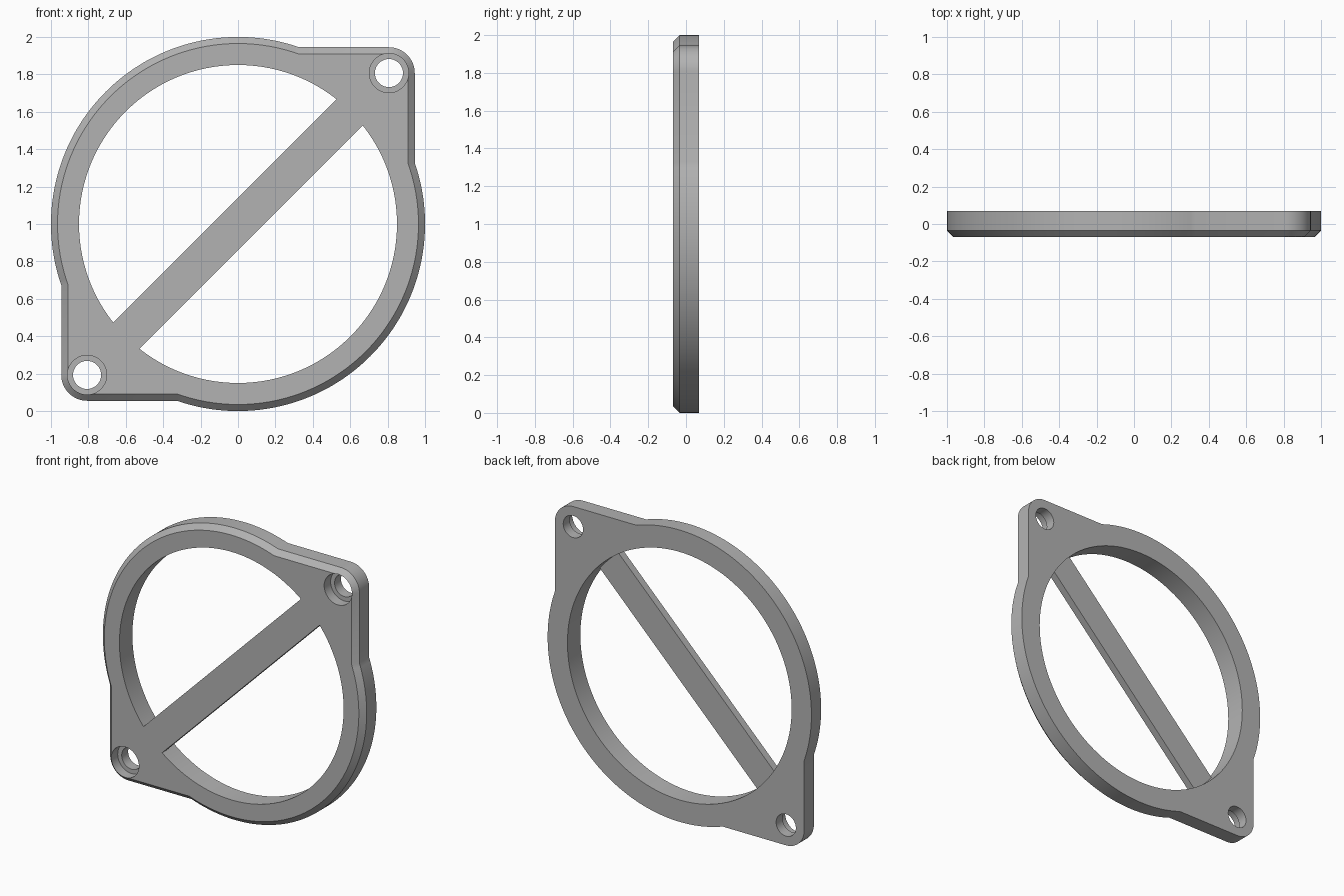
import bpy, bmesh, math
from mathutils import Vector, Matrix

if "Cube" in bpy.data.objects:
    bpy.data.objects.remove(bpy.data.objects["Cube"], do_unlink=True)

HALF = 0.07        # half thickness
CHAMFER = 0.035
TAB = 0.945        # reach of the corner tabs
HOLE = 0.807       # screw hole offset
BAR_BACK = -0.02   # rear face of the diagonal bar

grey = bpy.data.materials.new("plain grey")
grey.use_nodes = True
colour = (0.45, 0.45, 0.45, 1)
grey.diffuse_color = colour
grey.node_tree.nodes["Principled BSDF"].inputs["Base Color"].default_value = colour


def make_object(name, bm):
    bmesh.ops.recalc_face_normals(bm, faces=bm.faces)
    mesh = bpy.data.meshes.new(name)
    bm.to_mesh(mesh)
    bm.free()
    mesh.materials.append(grey)
    obj = bpy.data.objects.new(name, mesh)
    bpy.context.collection.objects.link(obj)
    return obj


def cylinder(name, x, z, radius, y0, y1, segments):
    bm = bmesh.new()
    place = Matrix.Translation((x, (y0 + y1) / 2, z)) @ Matrix.Rotation(math.pi / 2, 4, 'X')
    bmesh.ops.create_cone(bm, cap_ends=True, segments=segments, radius1=radius,
                          radius2=radius, depth=y1 - y0, matrix=place)
    return make_object(name, bm)


def subtract(target, cutter):
    mod = target.modifiers.new("cut", 'BOOLEAN')
    mod.operation = 'DIFFERENCE'
    mod.solver = 'EXACT'
    mod.object = cutter
    bpy.context.view_layer.objects.active = target
    bpy.ops.object.modifier_apply(modifier=mod.name)
    bpy.data.objects.remove(cutter, do_unlink=True)


def arc(cx, cz, radius, a0, a1, count):
    return [(cx + radius * math.cos(a0 + (a1 - a0) * i / count),
             cz + radius * math.sin(a0 + (a1 - a0) * i / count)) for i in range(count + 1)]


def outline(inset):
    """Circle with rounded square tabs on one diagonal, shrunk by inset."""
    radius = 1 - inset
    join = math.acos((TAB - inset) / radius)
    half = arc(HOLE, HOLE, TAB - HOLE - inset, 0, math.pi / 2, 16)
    half += arc(0, 0, radius, math.pi / 2 - join, math.pi + join, 80)
    return half + [(-x, -z) for x, z in half]


# Frame: outline lofted from the back to the chamfered front
bm = bmesh.new()
loops = [[bm.verts.new((x, y, z + 1)) for x, z in outline(inset)]
         for y, inset in ((HALF, 0), (CHAMFER - HALF, 0), (-HALF, CHAMFER))]
for a, b in zip(loops, loops[1:]):
    for i in range(len(a)):
        j = (i + 1) % len(a)
        bm.faces.new((a[i], a[j], b[j], b[i]))
bm.faces.new(loops[0])
bm.faces.new(loops[-1])
frame = make_object("ring_frame", bm)

# Central opening, leaving the diagonal bar flush with the front
opening = cylinder("opening_cutter", 0, 1, 0.85, -0.2, 0.2, 128)
bm = bmesh.new()
depth = BAR_BACK + 0.4
bmesh.ops.create_cube(bm, size=1, matrix=Matrix.Translation((0, BAR_BACK - depth / 2, 1))
                      @ Matrix.Rotation(-math.pi / 4, 4, 'Y')
                      @ Matrix.Diagonal((3, depth, 0.2, 1)))
subtract(opening, make_object("bar_cutter", bm))
subtract(frame, opening)

# Counterbored screw holes in the tabs
for s in (-1, 1):
    x, z = s * HOLE, 1 + s * HOLE
    subtract(frame, cylinder("hole_cutter", x, z, 0.075, -0.2, 0.2, 48))
    subtract(frame, cylinder("counterbore_cutter", x, z, 0.105, -0.2, 0, 48))

bpy.ops.object.select_all(action='DESELECT')
frame.select_set(True)
bpy.context.view_layer.objects.active = frame
bpy.ops.object.shade_smooth_by_angle(angle=math.radians(30))
